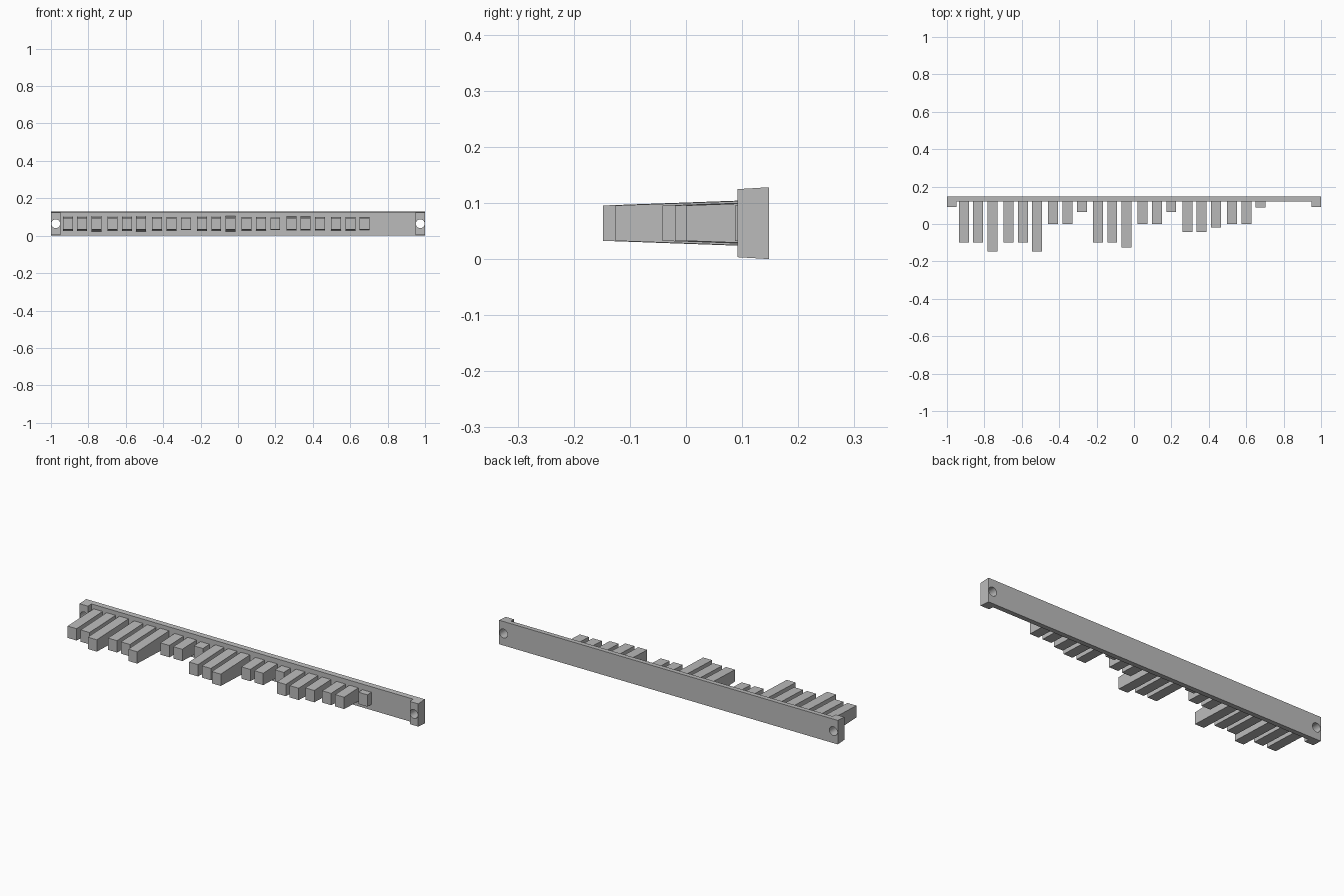
import bpy
import bmesh
import math

cube = bpy.data.objects.get("Cube")
if cube:
    bpy.data.objects.remove(cube, do_unlink=True)

grey = bpy.data.materials.new("plain_grey")
grey.use_nodes = True
grey.diffuse_color = (0.5, 0.5, 0.5, 1)
grey.node_tree.nodes["Principled BSDF"].inputs["Base Color"].default_value = (0.5, 0.5, 0.5, 1)

MID_Z = 0.064
BACK_Y = 0.148
FACE_Y = 0.12
END_Y = 0.092


def drafted(name, outline, half_height):
    """Extrude a plan outline vertically; half_height(y) gives the draft taper."""
    bm = bmesh.new()
    low = [bm.verts.new((x, y, MID_Z - half_height(y))) for x, y in outline]
    high = [bm.verts.new((x, y, MID_Z + half_height(y))) for x, y in outline]
    bm.faces.new(low[::-1])
    bm.faces.new(high)
    for i in range(len(outline)):
        j = (i + 1) % len(outline)
        bm.faces.new((low[i], low[j], high[j], high[i]))
    bmesh.ops.recalc_face_normals(bm, faces=bm.faces)
    mesh = bpy.data.meshes.new(name)
    bm.to_mesh(mesh)
    bm.free()
    mesh.materials.append(grey)
    obj = bpy.data.objects.new(name, mesh)
    bpy.context.collection.objects.link(obj)
    return obj


# Long rail with a thicker mounting block at each end
half = [(1, BACK_Y), (1, END_Y), (0.95, END_Y), (0.95, FACE_Y)]
outline = half + [(-x, y) for x, y in reversed(half)]
rail = drafted("rail", outline, lambda y: 0.064 - 0.06 * (BACK_Y - y))

# Screw holes through the end blocks
for side, label in ((1, "left"), (-1, "right")):
    bpy.ops.mesh.primitive_cylinder_add(
        vertices=32, radius=0.0235, depth=0.3,
        location=(side * 0.974, FACE_Y, MID_Z), rotation=(math.pi / 2, 0, 0))
    cutter = bpy.context.object
    cutter.name = label + "_hole_cutter"
    cutter.data.materials.append(grey)
    cutter.hide_render = True
    cutter.display_type = 'WIRE'
    cut = rail.modifiers.new(label + "_hole", 'BOOLEAN')
    cut.operation = 'DIFFERENCE'
    cut.solver = 'EXACT'
    cut.object = cutter

# Apply the cuts and discard the cutters
bpy.context.view_layer.update()
cut_mesh = bpy.data.meshes.new_from_object(
    rail.evaluated_get(bpy.context.evaluated_depsgraph_get()))
rail.modifiers.clear()
rail.data = cut_mesh
for label in ("left", "right"):
    bpy.data.objects.remove(bpy.data.objects[label + "_hole_cutter"], do_unlink=True)
bpy.ops.object.select_all(action='DESELECT')
rail.select_set(True)
bpy.context.view_layer.objects.active = rail
bpy.ops.object.shade_smooth_by_angle(angle=math.radians(30))

# Key bars in groups of three, each with its own tip position
tips = [(-0.10, -0.10, -0.148), (-0.10, -0.10, -0.148), (0, 0, 0.065),
        (-0.10, -0.10, -0.126), (0, 0, 0.065), (-0.042, -0.042, -0.02),
        (0, 0, 0.087)]
for g, group in enumerate(tips):
    for k, tip in enumerate(group):
        x = -0.91 + 0.239 * g + 0.0765 * k
        left, right, root = x - 0.0265, x + 0.0265, FACE_Y + 0.004
        drafted(f"bar_{g + 1}_{k + 1}",
                [(left, tip), (right, tip), (right, root), (left, root)],
                lambda y, tip=tip: 0.0315 + 0.036 * (y - tip))
